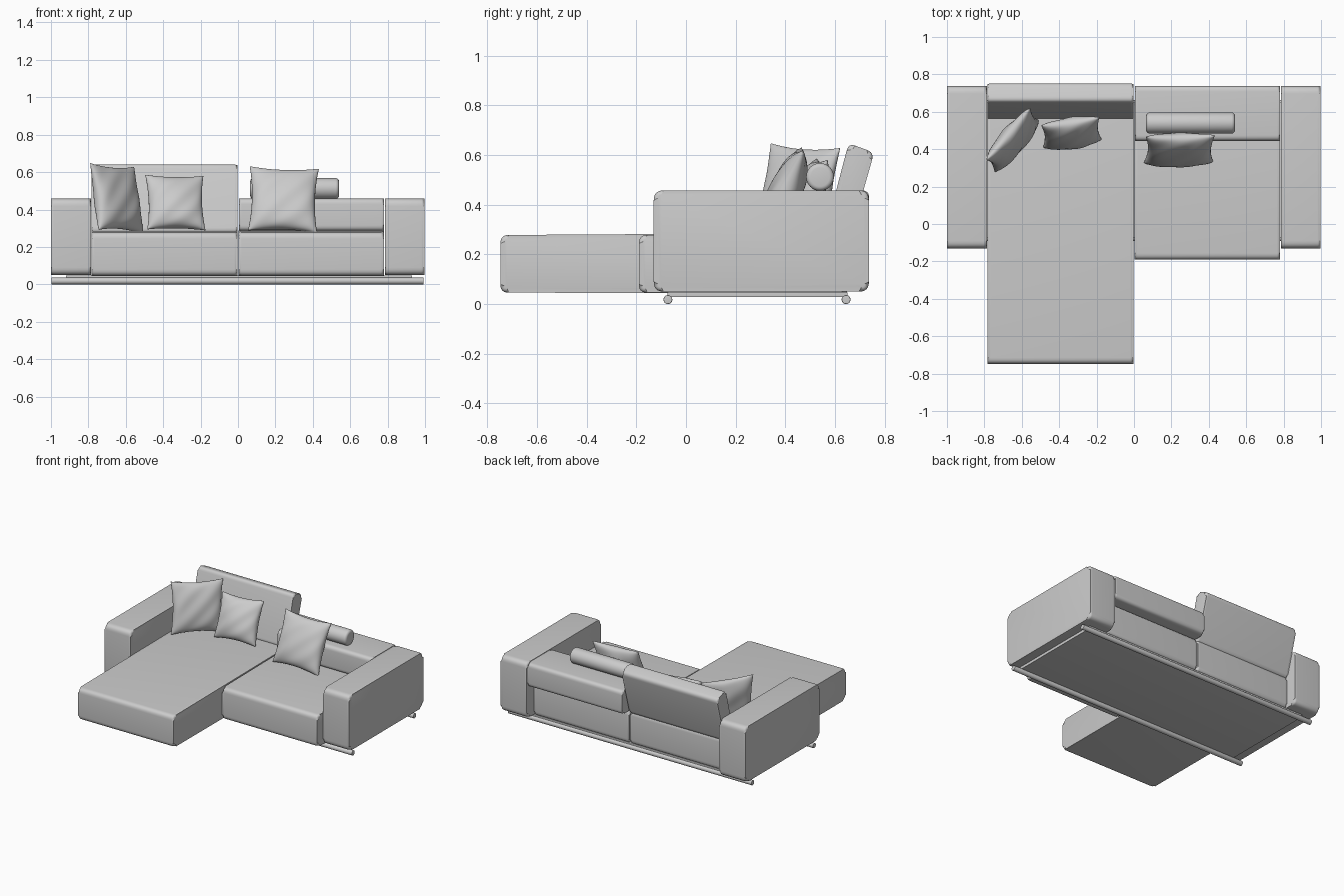
import bpy, bmesh, math
from mathutils import Vector

if "Cube" in bpy.data.objects:
    bpy.data.objects.remove(bpy.data.objects["Cube"])


def finish(bm, name):
    bmesh.ops.recalc_face_normals(bm, faces=bm.faces[:])
    me = bpy.data.meshes.new(name)
    bm.to_mesh(me)
    bm.free()
    ob = bpy.data.objects.new(name, me)
    bpy.context.collection.objects.link(ob)
    return ob


def rounded(points, r, n=6):
    """Round every corner of a 2D polygon with a small curve."""
    pts = [Vector(p) for p in points]
    out = []
    for i, p in enumerate(pts):
        a = p + (pts[i - 1] - p).normalized() * r
        b = p + (pts[(i + 1) % len(pts)] - p).normalized() * r
        for k in range(n + 1):
            t = k / n
            out.append(a * (1 - t) ** 2 + p * 2 * t * (1 - t) + b * t * t)
    return out


def upholstered(name, x0, x1, profile, r=0.03, edge=0.014):
    """Rounded (y, z) profile extruded along x, with softened end edges."""
    bm = bmesh.new()
    pts = rounded(profile, r)
    left = [bm.verts.new((x0, p.x, p.y)) for p in pts]
    right = [bm.verts.new((x1, p.x, p.y)) for p in pts]
    caps = [bm.faces.new(left), bm.faces.new(right)]
    n = len(pts)
    for i in range(n):
        j = (i + 1) % n
        bm.faces.new((left[i], left[j], right[j], right[i]))
    rim = [e for f in caps for e in f.edges]
    bmesh.ops.bevel(bm, geom=rim, offset=edge, segments=4, profile=0.5,
                    affect='EDGES', clamp_overlap=True)
    return finish(bm, name)


def rod(name, x0, x1, y, z, r, edge, sides=32):
    """Cylinder along x with rounded rims."""
    bm = bmesh.new()
    bmesh.ops.create_cone(bm, cap_ends=True, segments=sides, radius1=r,
                          radius2=r, depth=x1 - x0)
    rim = [e for f in bm.faces if len(f.verts) > 4 for e in f.edges]
    bmesh.ops.bevel(bm, geom=rim, offset=edge, segments=4, profile=0.5,
                    affect='EDGES', clamp_overlap=True)
    ob = finish(bm, name)
    ob.rotation_euler = (0, math.pi / 2, 0)
    ob.location = ((x0 + x1) / 2, y, z)
    return ob


def pillow(name, loc, size, thick, rot, phase, n=32):
    """Soft square cushion standing in the xz plane, pinched at the corners."""
    bm = bmesh.new()
    s = size / 2
    for side in (-1, 1):
        grid = []
        for i in range(n + 1):
            row = []
            for j in range(n + 1):
                u = math.sin((2 * i / n - 1) * math.pi / 2)
                v = math.sin((2 * j / n - 1) * math.pi / 2)
                puff = max(0, (1 - u * u) * (1 - v * v))
                x = u * s * (1 - 0.09 * (1 - v * v) * u * u)
                z = v * s * (1 - 0.09 * (1 - u * u) * v * v)
                fold = 0.006 * math.sin(5 * u + 3 * v * side + phase) * math.sin(4 * v - 2 * u + phase)
                sag = 1 - 0.15 * v
                y = side * (thick / 2 * puff ** 0.45 * sag + fold * puff ** 0.5)
                row.append(bm.verts.new((x, y, z)))
            grid.append(row)
        for i in range(n):
            for j in range(n):
                bm.faces.new((grid[i][j], grid[i + 1][j], grid[i + 1][j + 1], grid[i][j + 1]))
    bmesh.ops.remove_doubles(bm, verts=bm.verts[:], dist=1e-5)
    ob = finish(bm, name)
    ob.location = loc
    ob.rotation_euler = [math.radians(a) for a in rot]
    return ob


# Arms
arm = [(-0.13, 0.05), (0.737, 0.05), (0.737, 0.458), (-0.13, 0.458)]
for name, x0, x1 in (("left_arm", -1.0, -0.787), ("right_arm", 0.785, 0.997)):
    upholstered(name, x0, x1, arm, 0.04, 0.016)

# Long chaise and short seat
for name, x0, x1, front in (("chaise_seat", -0.783, -0.004, -0.748),
                            ("short_seat", 0.004, 0.78, -0.19)):
    upholstered(name, x0, x1, [(front, 0.046), (0.66, 0.043), (0.66, 0.287), (front, 0.278)],
                0.034, 0.016)

# Raised, tilted backrest and low flat backrest
upholstered("high_backrest", -0.783, -0.004,
            [(0.557, 0.275), (0.66, 0.265), (0.758, 0.61), (0.655, 0.648)], 0.03)
upholstered("low_backrest", 0.006, 0.78,
            [(0.443, 0.286), (0.738, 0.286), (0.738, 0.458), (0.445, 0.458)], 0.03)

# Base panel and the two rails it rests on
upholstered("base_panel", -0.92, 0.93,
            [(-0.075, 0.028), (0.65, 0.028), (0.65, 0.048), (-0.075, 0.048)], 0.003, 0.002)
for name, y in (("front_rail", -0.073), ("back_rail", 0.645)):
    rod(name, -0.998, 0.993, y, 0.018, 0.018, 0.003, 24)

# Bolster and scatter pillows
rod("bolster", 0.065, 0.54, 0.54, 0.512, 0.056, 0.018)
pillow("corner_pillow", (-0.65, 0.45, 0.46), 0.365, 0.125, (-12, 3, 50), 0.4)
pillow("small_pillow", (-0.335, 0.49, 0.437), 0.315, 0.13, (-22, 1, 8), 1.7)
pillow("right_pillow", (0.243, 0.40, 0.453), 0.37, 0.135, (-22, 2, 1), 3.1)

# Smooth shading with crisp edges kept
bpy.ops.object.select_all(action='SELECT')
bpy.context.view_layer.objects.active = bpy.context.selected_objects[0]
bpy.ops.object.shade_smooth_by_angle(angle=math.radians(35))
